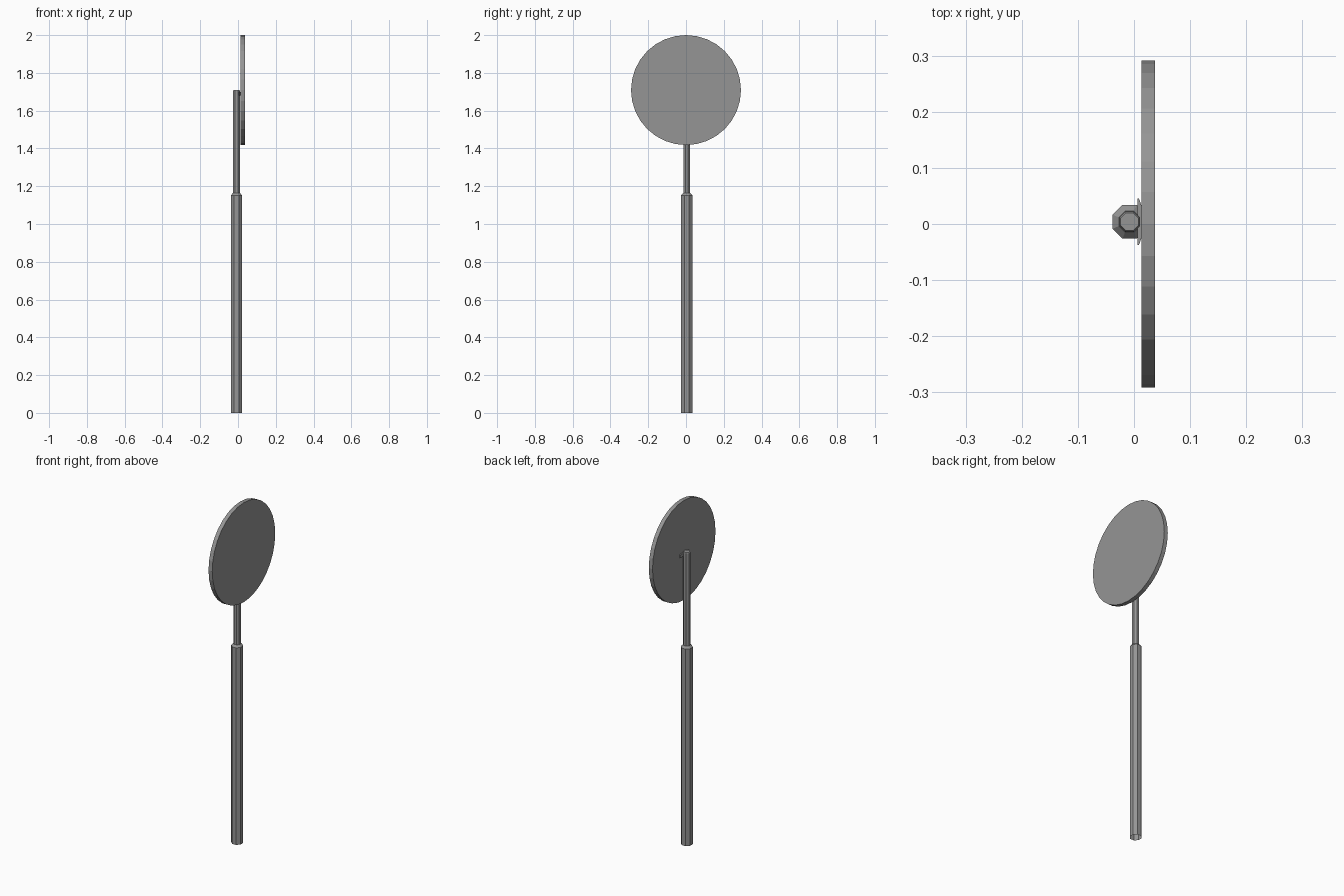
import bpy, bmesh
from math import pi, cos, sin

if "Cube" in bpy.data.objects:
    bpy.data.objects.remove(bpy.data.objects["Cube"])

PX, PY = -0.008, 0.004   # pole axis

grey = bpy.data.materials.new("dark_grey")
grey.diffuse_color = (0.3, 0.3, 0.3, 1)
grey.use_nodes = True
grey.node_tree.nodes["Principled BSDF"].inputs["Base Color"].default_value = grey.diffuse_color


def finish(name, bm):
    bmesh.ops.recalc_face_normals(bm, faces=bm.faces)
    me = bpy.data.meshes.new(name)
    bm.to_mesh(me)
    bm.free()
    me.materials.append(grey)
    ob = bpy.data.objects.new(name, me)
    bpy.context.collection.objects.link(ob)
    return ob


def octagon_pole(name, rings):
    """Eight-sided pole, open below; rings are (distance across flats / 2, z)."""
    bm = bmesh.new()
    loops = []
    for apothem, z in rings:
        r = apothem / cos(pi / 8)
        loops.append([bm.verts.new((PX + r * cos(pi / 8 + i * pi / 4),
                                    PY + r * sin(pi / 8 + i * pi / 4), z))
                      for i in range(8)])
    for a, b in zip(loops, loops[1:]):
        for i in range(8):
            j = (i + 1) % 8
            bm.faces.new((a[i], a[j], b[j], b[i]))
    bm.faces.new(loops[-1])
    return finish(name, bm)


# Thick lower handle with chamfered shoulder, and thin upper rod
octagon_pole("lower_pole", [(0.030, 0), (0.030, 1.152), (0.019, 1.164)])
octagon_pole("upper_pole", [(0.018, 1.15), (0.018, 1.705), (0.016, 1.71)])

# Round sign plate facing +x
bpy.ops.mesh.primitive_cylinder_add(vertices=32, radius=0.291, depth=0.024,
                                    location=(0.025, 0, 1.709),
                                    rotation=(0, pi / 2, 0))
plate = bpy.context.object
plate.name = "round_plate"
plate.data.materials.append(grey)

# Thin strap hugging the pole with flat flanges against the plate
outline = [(0.013, 0.030), (0.009, 0.041), (0.006, 0.041), (0.006, 0.018),
           (0.006, -0.018), (0.006, -0.041), (0.009, -0.041), (0.013, -0.030)]
bm = bmesh.new()
face = bm.faces.new([bm.verts.new((x, PY + y, 1.681)) for x, y in outline])
ext = bmesh.ops.extrude_face_region(bm, geom=[face])
bmesh.ops.translate(bm, vec=(0, 0, 0.018),
                    verts=[g for g in ext["geom"] if isinstance(g, bmesh.types.BMVert)])
finish("mounting_strap", bm)
